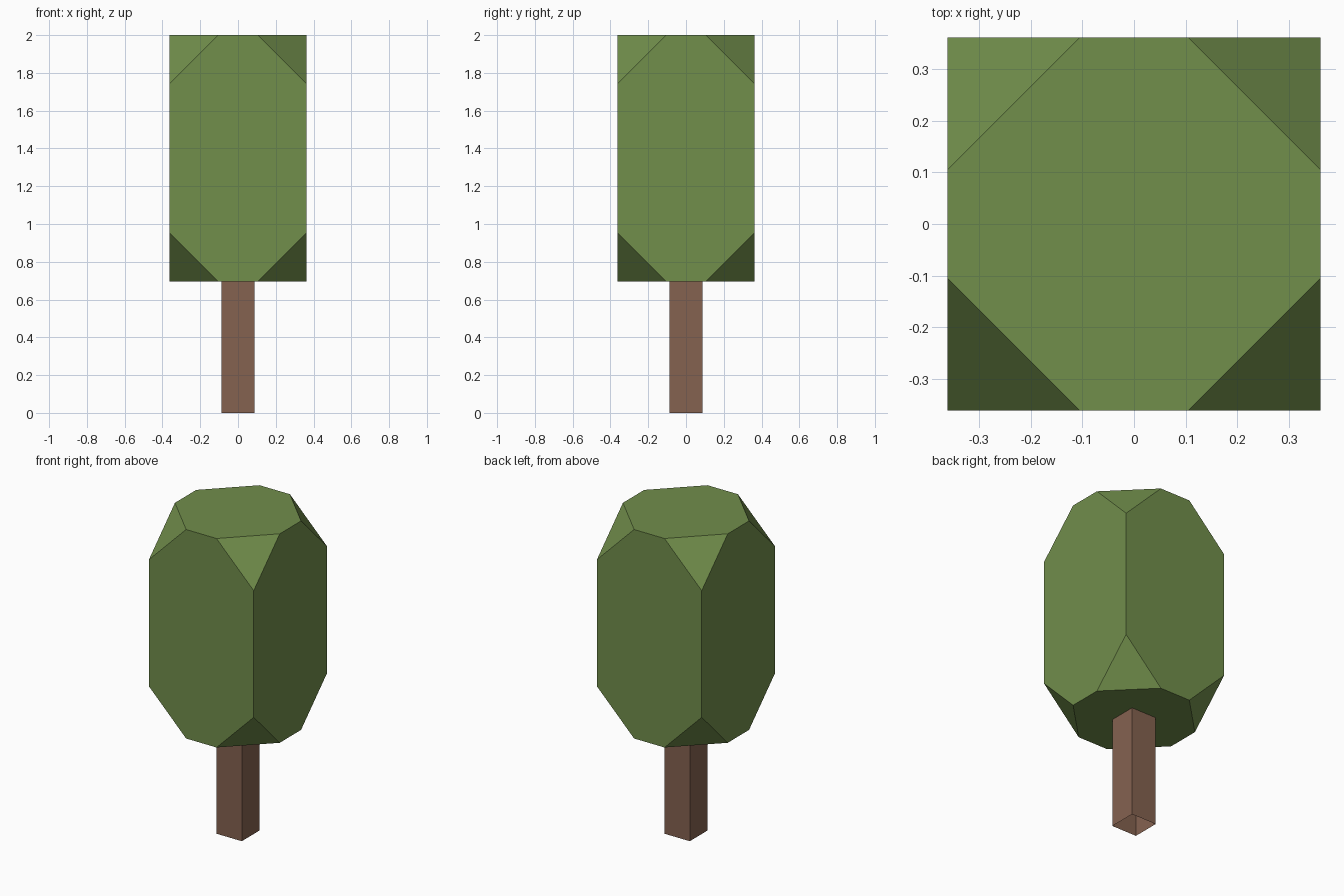
import bpy, bmesh

if "Cube" in bpy.data.objects:
    bpy.data.objects.remove(bpy.data.objects["Cube"])


def material(name, srgb):
    lin = [((c / 255 + 0.055) / 1.055) ** 2.4 for c in srgb]
    m = bpy.data.materials.new(name)
    m.diffuse_color = (*lin, 1)
    m.use_nodes = True
    m.node_tree.nodes["Principled BSDF"].inputs["Base Color"].default_value = m.diffuse_color
    return m


def box(name, half, z0, z1, mat, corner_cut=0.0, open_ends=False):
    bm = bmesh.new()
    bmesh.ops.create_cube(bm, size=1)
    for v in bm.verts:
        v.co.x *= 2 * half
        v.co.y *= 2 * half
        v.co.z = z1 if v.co.z > 0 else z0
    if open_ends:
        ends = [f for f in bm.faces if abs(f.normal.z) > 0.9]
        bmesh.ops.delete(bm, geom=ends, context='FACES_ONLY')
    if corner_cut:
        # slice off each of the eight corners as a flat triangle
        bmesh.ops.bevel(bm, geom=bm.verts[:], offset=corner_cut,
                        offset_type='OFFSET', segments=1, affect='VERTICES')
        bmesh.ops.recalc_face_normals(bm, faces=bm.faces[:])
    me = bpy.data.meshes.new(name)
    bm.to_mesh(me)
    bm.free()
    me.materials.append(mat)
    ob = bpy.data.objects.new(name, me)
    bpy.context.collection.objects.link(ob)
    return ob


leaf_green = material("leaf green", (113, 142, 75))
bark_brown = material("bark brown", (133, 98, 80))

# Square trunk, an open tube
box("trunk", 0.087, 0.0, 0.695, bark_brown, open_ends=True)

# Foliage block with clipped corners
box("foliage", 0.362, 0.695, 2.0, leaf_green, corner_cut=0.257)
